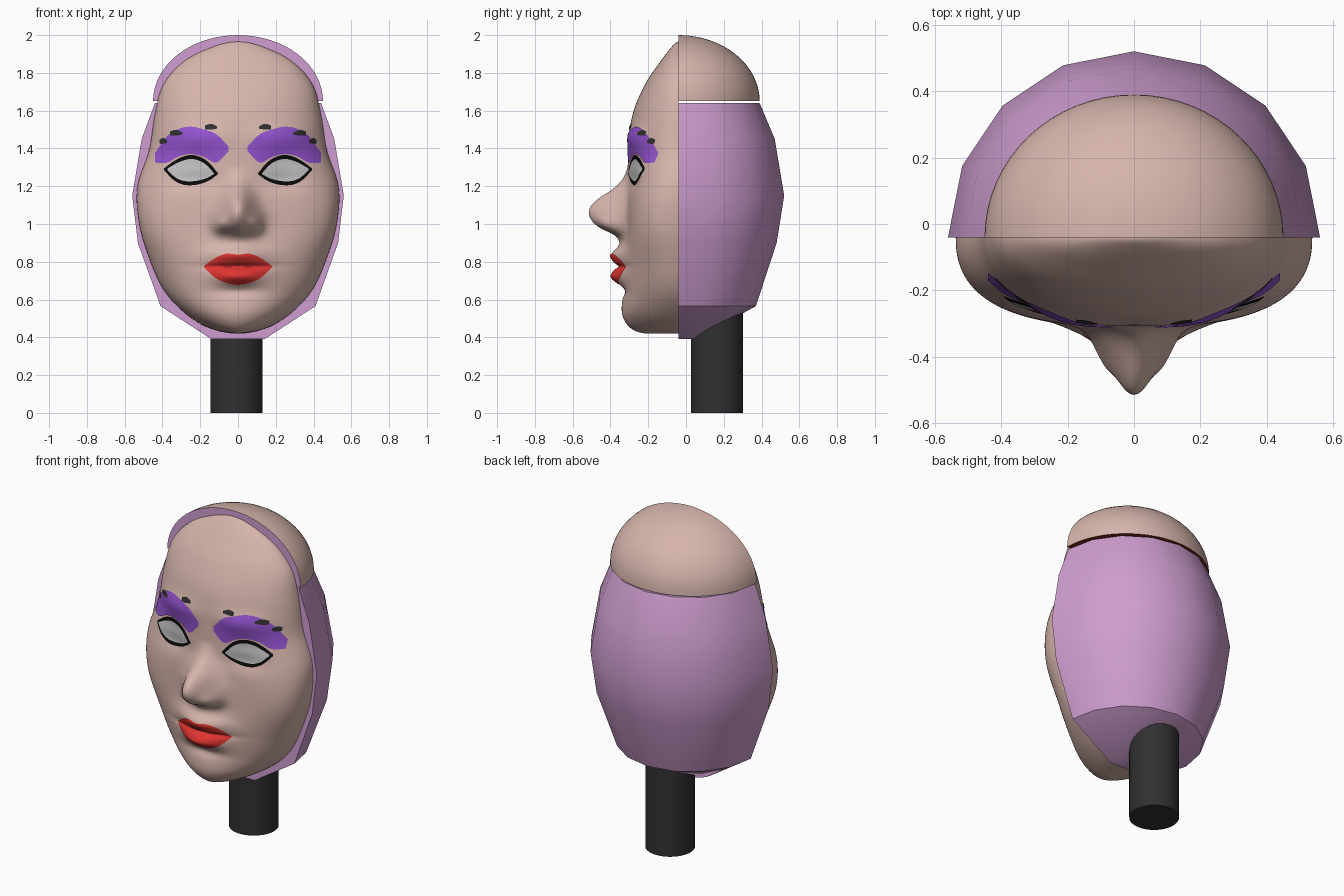
import bpy, bmesh
from math import sin, cos, pi, acos, exp, radians
from mathutils import Vector

cube = bpy.data.objects.get("Cube")
if cube:
    bpy.data.objects.remove(cube, do_unlink=True)

SEAM = -0.04            # plane where the face meets the back of the head
MID, HALF = 1.1925, 0.7725   # face centre height and half height


def material(name, *rgb):
    m = bpy.data.materials.new(name)
    m.use_nodes = True
    m.diffuse_color = (*rgb, 1)
    m.node_tree.nodes["Principled BSDF"].inputs["Base Color"].default_value = (*rgb, 1)
    return m


skin = material("skin", 0.67, 0.46, 0.41)
lavender = material("lavender", 0.62, 0.34, 0.63)
purple = material("purple_shadow", 0.29, 0.085, 0.62)
red = material("lip_red", 0.74, 0.035, 0.03)
black = material("liner_black", 0.003, 0.003, 0.003)
white = material("eye_grey", 0.54, 0.54, 0.54)
dark = material("dark_grey", 0.03, 0.03, 0.03)
maroon = material("dark_red", 0.2, 0.02, 0.012)


def finish(name, bm, mats, angle=35):
    mesh = bpy.data.meshes.new(name)
    bm.to_mesh(mesh)
    bm.free()
    ob = bpy.data.objects.new(name, mesh)
    bpy.context.collection.objects.link(ob)
    for m in mats:
        mesh.materials.append(m)
    bpy.ops.object.select_all(action='DESELECT')
    ob.select_set(True)
    bpy.context.view_layer.objects.active = ob
    bpy.ops.object.shade_smooth_by_angle(angle=radians(angle))
    return ob


def curve(vals, u):
    """Smooth curve through evenly spaced values, u from 0 to 1."""
    n = len(vals) - 1
    u = min(max(u, 0), 1) * n
    i = min(int(u), n - 1)
    f = u - i
    b, c = vals[i], vals[i + 1]
    a = vals[i - 1] if i > 0 else 2 * b - c
    d = vals[i + 2] if i + 2 <= n else 2 * c - b
    return b + 0.5 * f * (c - a + f * (2*a - 5*b + 4*c - d + f * (3*(b - c) + d - a)))


def bump(x, z, cx, cz, sx, sz):
    return exp(-((x - cx) / sx) ** 2 - ((z - cz) / sz) ** 2)


# Face outline and depth, from the crown down to the chin
WIDTH = [0, .13, .285, .395, .44, .47, .533, .522, .465, .39, .275, .145, 0]
DEPTH = [0, .035, .095, .177, .243, .265, .27, .27, .28, .29, .298, .25, .16]
NOSE = [0, .02, .06, .145, .19, .205, .19, .145, .085, .04, .015, 0]


def features(x, z):
    x = abs(x)
    nose_w = 0.05 + 0.045 * min(max((1.28 - z) / 0.22, 0), 1)
    h = curve(NOSE, (z - .86) / .44) * exp(-(x / nose_w) ** 2)
    h += .045 * bump(x, z, .09, 1.0, .04, .045)        # nostril wings
    h -= .04 * bump(x, z, .24, 1.27, .12, .075)        # eye sockets
    h += .025 * bump(x, z, .24, 1.28, .12, .05)        # eyeballs
    h += .02 * bump(x, z, .22, 1.46, .16, .06)         # brow ridge
    h += .045 * bump(x, z, 0, .78, .17, .11)           # mouth mound
    h += .045 * bump(x, z, 0, .84, .13, .04)           # upper lip
    h += .035 * bump(x, z, 0, .72, .11, .035)          # lower lip
    h -= .02 * bump(x, z, 0, .775, .17, .014)          # lip line
    h -= .018 * bump(x, z, 0, .645, .12, .03)          # crease above chin
    return h


def face_y(s, x, t):
    """Depth of the face at a sideways fraction s and height angle t."""
    z = MID + HALF * cos(t)
    p = 2 + .7 * exp(-((z - 1.0) / .2) ** 2)
    f = max(1 - min(abs(s), 1) ** p, 0) ** (1 / p)
    return SEAM - max(curve(DEPTH, t / pi) * f + features(x, z) * min(1, 1.5 * f), 0)


def surface(x, z):
    t = acos((z - MID) / HALF)
    return face_y(x / curve(WIDTH, t / pi), x, t)


def grid(nu, nv, point, flip=False):
    bm = bmesh.new()
    rows = [[bm.verts.new(point(i / nu, j / nv)) for i in range(nu + 1)] for j in range(nv + 1)]
    for a, b in zip(rows, rows[1:]):
        for i in range(nu):
            quad = (a[i], a[i + 1], b[i + 1], b[i])
            bm.faces.new(quad[::-1] if flip else quad)
    return bm


# Face mask
def mask_point(u, v):
    t = pi * (1 - v)
    s = sin(pi * (u - 0.5))
    x = s * curve(WIDTH, t / pi)
    return x, face_y(s, x, t), MID + HALF * cos(t)


finish("face_mask", grid(144, 160, mask_point), [skin], 80)


# Thin painted plates that follow the face
def plate(name, mat, x0, x1, upper, lower, lift, side=1):
    def point(u, v):
        x = side * (x0 + (x1 - x0) * u)
        lo, hi = curve(lower, u), curve(upper, u)
        z = lo + (hi - lo) * v
        return x, surface(x, z) - lift, z
    finish(name, grid(40, 20, point, side < 0), [mat], 80)


EYE_TOP = [1.268, 1.325, 1.355, 1.365, 1.355, 1.33, 1.295]
EYE_LOW = [1.264, 1.23, 1.212, 1.205, 1.21, 1.235, 1.285]
SHADOW_TOP = [1.41, 1.475, 1.5, 1.515, 1.505, 1.465, 1.375]
SHADOW_LOW = [1.385, 1.325, 1.355, 1.37, 1.36, 1.325, 1.325]
BROWS = [(.11, .175, 1.53), (.295, .36, 1.498), (.375, .415, 1.455)]

for side, word in ((1, "left"), (-1, "right")):
    plate(word + "_eye_liner", black, .106, .391, EYE_TOP, EYE_LOW, .006, side)
    mids = [(a + b) / 2 for a, b in zip(EYE_TOP, EYE_LOW)]
    top = [m + (a - m) * .74 for a, m in zip(EYE_TOP, mids)]
    low = [m + (a - m) * .74 for a, m in zip(EYE_LOW, mids)]
    plate(word + "_eye", white, .126, .374, top, low, .0095, side)
    plate(word + "_eye_shadow", purple, .05, .44, SHADOW_TOP, SHADOW_LOW, .005, side)
    for k, (x0, x1, z) in enumerate(BROWS):
        plate(f"{word}_brow_{k + 1}", dark, x0, x1, [z - .012, z, z - .008],
              [z - .025, z - .03, z - .03], .0075, side)

plate("upper_lip", red, -.18, .18, [.778, .82, .843, .838, .843, .82, .778],
      [.774, .773, .772, .77, .772, .773, .774], .005)
plate("lower_lip", red, -.18, .18, [.774, .773, .772, .77, .772, .773, .774],
      [.77, .715, .688, .678, .688, .715, .77], .005)

# Back shell: stacked half rings, closed at the front, top and bottom
RINGS = [(.39, .14, .09), (.565, .41, .41), (.9, .53, .52),
         (1.15, .56, .56), (1.45, .51, .51), (1.64, .44, .43)]
bm = bmesh.new()
loops = [[bm.verts.new((rx * cos(pi * k / 8), SEAM + ry * sin(pi * k / 8), z)) for k in range(9)]
         for z, rx, ry in RINGS]
for a, b in zip(loops, loops[1:]):
    for k in range(8):
        bm.faces.new((a[k], a[k + 1], b[k + 1], b[k]))
    bm.faces.new((a[8], a[0], b[0], b[8]))
bm.faces.new(loops[0][::-1])
bm.faces.new(loops[-1])
bmesh.ops.recalc_face_normals(bm, faces=bm.faces)
finish("back_shell", bm, [lavender])

# Skull cap: quarter ellipsoid with a lavender front and dark red underside
bm = bmesh.new()
bmesh.ops.create_uvsphere(bm, u_segments=64, v_segments=32, radius=1)
for normal in (Vector((0, -1, 0)), Vector((0, 0, -1))):
    cut = bmesh.ops.bisect_plane(bm, geom=bm.verts[:] + bm.edges[:] + bm.faces[:], dist=1e-5,
                                 plane_co=(0, 0, 0), plane_no=normal, clear_outer=True)
    rim = [e for e in bm.edges if e.is_boundary]
    bmesh.ops.holes_fill(bm, edges=rim, sides=0)
bmesh.ops.recalc_face_normals(bm, faces=bm.faces)
for f in bm.faces:
    f.material_index = 1 if f.normal.y < -.95 else 2 if f.normal.z < -.95 else 0
for v in bm.verts:
    v.co = (v.co.x * .45, SEAM + v.co.y * .43, 1.65 + v.co.z * .35)
finish("skull_cap", bm, [skin, lavender, maroon])

# Neck post
bm = bmesh.new()
bmesh.ops.create_cone(bm, cap_ends=True, segments=48, radius1=.138, radius2=.138, depth=.6)
bmesh.ops.translate(bm, verts=bm.verts, vec=(-.008, .164, .3))
finish("neck_post", bm, [dark])
